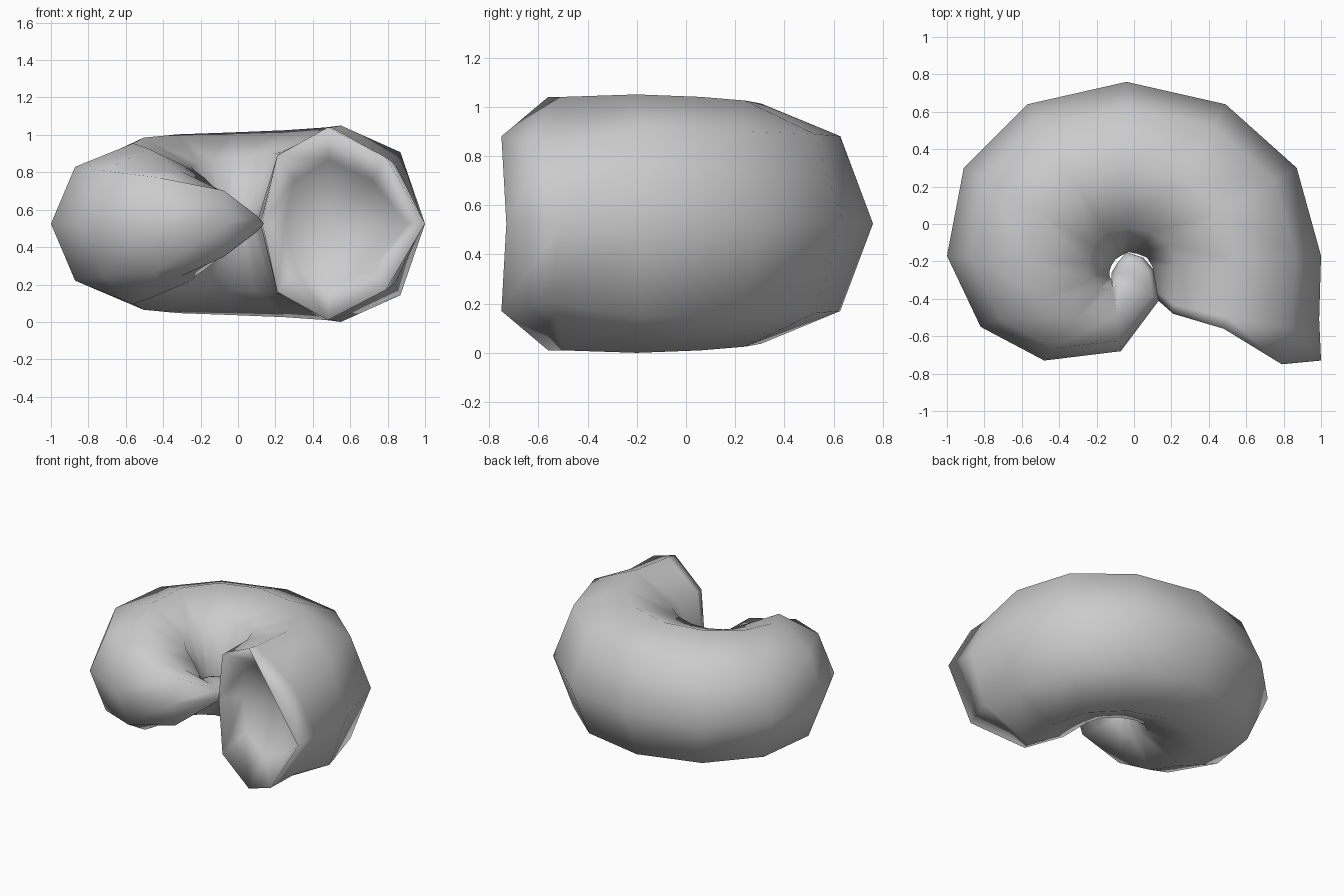
import bpy, bmesh, math
from mathutils import Vector

if "Cube" in bpy.data.objects:
    bpy.data.objects.remove(bpy.data.objects["Cube"])

MID = 0.525            # height of the symmetry plane
SIDES = 8

mat = bpy.data.materials.new("shell_grey")
mat.diffuse_color = (0.6, 0.6, 0.6, 1)
mat.use_nodes = True
mat.node_tree.nodes["Principled BSDF"].inputs["Base Color"].default_value = mat.diffuse_color

# coil stations, mouth to tip: outer edge xy, inner edge xy, half height, shoulder fullness
STATIONS = [
    ((1.00, -0.17), (0.10, -0.23), 0.525, 1.03),
    ((0.87, 0.30), (0.07, -0.18), 0.515, 1.03),
    ((0.49, 0.64), (0.02, -0.16), 0.50, 1.03),
    ((-0.04, 0.76), (-0.03, -0.15), 0.488, 1.03),
    ((-0.57, 0.64), (-0.07, -0.17), 0.478, 1.0),
    ((-0.91, 0.30), (-0.10, -0.19), 0.46, 1.0),
    ((-1.00, -0.17), (-0.12, -0.22), 0.43, 1.0),
    ((-0.82, -0.55), (-0.13, -0.25), 0.40, 1.0),
    ((-0.48, -0.73), (-0.13, -0.28), 0.28, 1.25),
    ((-0.07, -0.68), (-0.12, -0.30), 0.18, 1.4),
    ((0.14, -0.40), (-0.12, -0.29), 0.05, 1.2),
    ((0.11, -0.25), (-0.12, -0.26), 0.05, 1.0),
    ((0.05, -0.18), (-0.09, -0.21), 0.04, 1.0),
]


def section(outer, inner, h, full):
    """Eight-sided cross-section standing between two points of the plan."""
    o, i = Vector(outer), Vector(inner)
    c, w = (o + i) / 2, (o - i) / 2
    ring = []
    for k in range(SIDES):
        a = math.tau * k / SIDES
        p = c + w * math.cos(a)
        s = math.sin(a) * (full if k % 2 else 1.0)
        ring.append((p.x, p.y, MID + h * s))
    return ring


def mirrored(upper):
    """Close an upper half ring with its mirror image below."""
    return ([(x, y, MID + z) for x, y, z in upper]
            + [(x, y, MID - z) for x, y, z in reversed(upper[1:4])])


# hollow of the mouth, flaring rim and the groove behind the rim
hollow = mirrored([(0.90, -0.42, 0), (0.72, -0.44, 0.23), (0.49, -0.38, 0.34),
                   (0.30, -0.34, 0.23), (0.25, -0.30, 0)])
rim = mirrored([(1.0, -0.73, 0), (0.79, -0.75, 0.355), (0.48, -0.56, 0.515),
                (0.21, -0.48, 0.365), (0.13, -0.41, 0)])
groove = mirrored([(0.99, -0.51, 0), (0.84, -0.55, 0.32), (0.50, -0.50, 0.515),
                   (0.21, -0.43, 0.365), (0.12, -0.36, 0)])

# skin from the hollow over the rim and along the coil to the tip
bm = bmesh.new()
rings = [[bm.verts.new(p) for p in r]
         for r in [hollow, rim, groove] + [section(*s) for s in STATIONS]]
for a, b in zip(rings, rings[1:]):
    for k in range(SIDES):
        n = (k + 1) % SIDES
        bm.faces.new((a[k], a[n], b[n], b[k]))
for ring, point in ((rings[0], (0.5, -0.27, MID)),
                    (rings[-1], (-0.04, -0.15, MID))):
    end = bm.verts.new(point)
    for k in range(SIDES):
        bm.faces.new((ring[k], ring[(k + 1) % SIDES], end))
bmesh.ops.recalc_face_normals(bm, faces=bm.faces)

mesh = bpy.data.meshes.new("spiral_shell")
bm.to_mesh(mesh)
bm.free()
mesh.materials.append(mat)
shell = bpy.data.objects.new("spiral_shell", mesh)
bpy.context.collection.objects.link(shell)
for p in mesh.polygons:
    p.use_smooth = True
